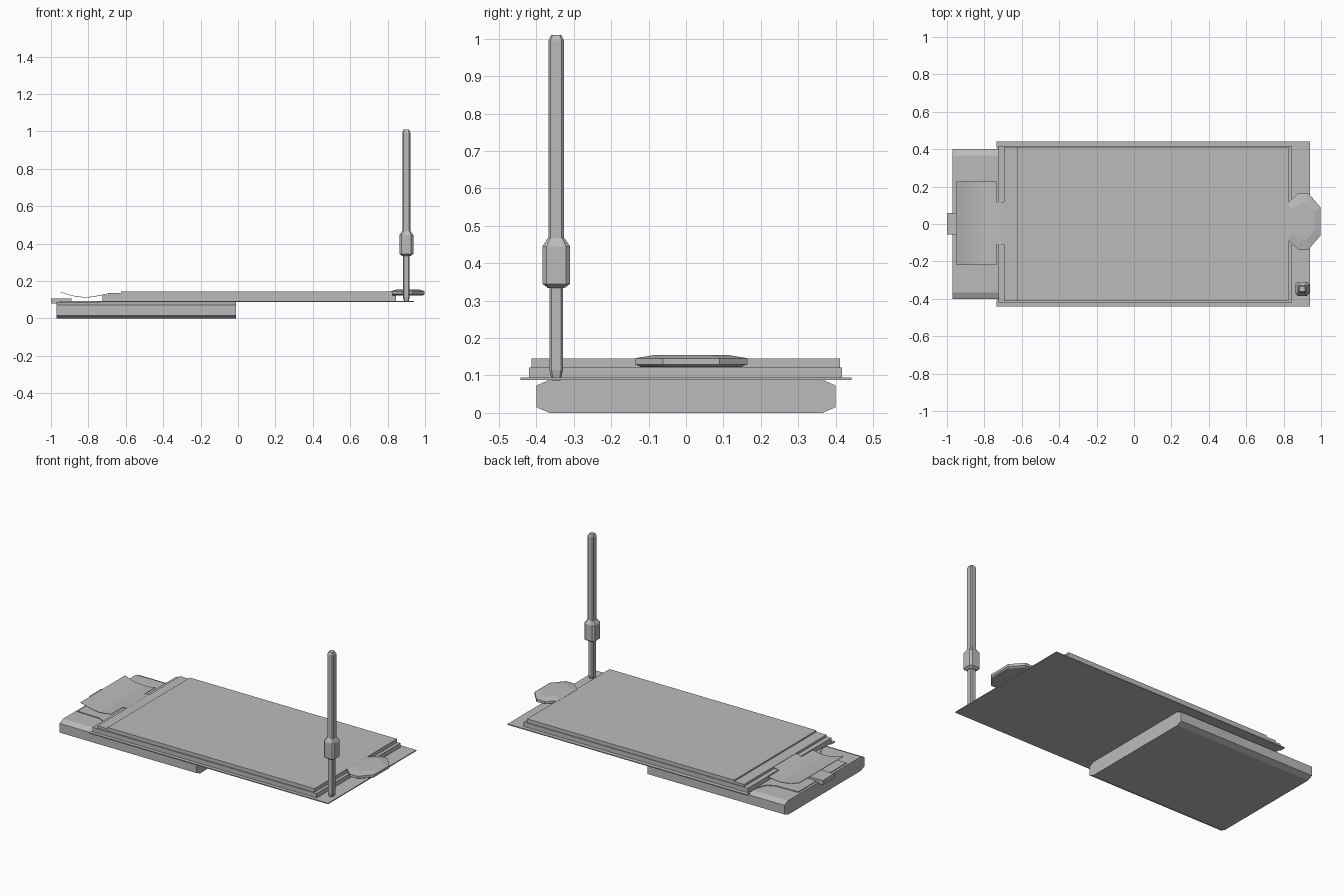
import bpy, bmesh, math

cube = bpy.data.objects.get("Cube")
if cube:
    bpy.data.objects.remove(cube, do_unlink=True)

grey = bpy.data.materials.new("plain grey")
grey.use_nodes = True
COLOUR = (0.5, 0.5, 0.5, 1)
grey.diffuse_color = COLOUR
grey.node_tree.nodes["Principled BSDF"].inputs["Base Color"].default_value = COLOUR


def finish(name, bm):
    bmesh.ops.recalc_face_normals(bm, faces=bm.faces)
    mesh = bpy.data.meshes.new(name)
    bm.to_mesh(mesh)
    bm.free()
    mesh.materials.append(grey)
    obj = bpy.data.objects.new(name, mesh)
    bpy.context.collection.objects.link(obj)
    return obj


def loft(name, rings):
    """Closed solid through rings of equal point count."""
    bm = bmesh.new()
    loops = [[bm.verts.new(p) for p in ring] for ring in rings]
    n = len(loops[0])
    for a, b in zip(loops, loops[1:]):
        for i in range(n):
            j = (i + 1) % n
            bm.faces.new((a[i], a[j], b[j], b[i]))
    bm.faces.new(loops[0][::-1])
    bm.faces.new(loops[-1])
    return finish(name, bm)


def slab(name, outline, z0, z1):
    return loft(name, [[(x, y, z) for x, y in outline] for z in (z0, z1)])


def box(name, x0, x1, y0, y1, z0, z1):
    return slab(name, [(x0, y0), (x1, y0), (x1, y1), (x0, y1)], z0, z1)


def chamfered(cx, cy, hx, hy, cut, z):
    """Rectangle ring with cut corners."""
    half = [(hx, -hy + cut), (hx, hy - cut), (hx - cut, hy), (cut - hx, hy)]
    return [(cx + s * x, cy + s * y, z) for s in (1, -1) for x, y in half]


# Battery pack with chamfered long edges
section = [(0.365, 0), (0.4, 0.015), (0.4, 0.073), (0.365, 0.089)]
section += [(-y, z) for y, z in reversed(section)]
loft("battery", [[(x, y, z) for y, z in section] for x in (-0.97, -0.01)])

# Circuit board with a narrow, filleted tongue at the connector end
fillet = [(-0.73 - 0.07 * math.sin(a), 0.31 - 0.07 * (1 - math.cos(a - math.pi / 2)))
          for a in (0, math.pi / 4, math.pi / 2)]
fillet = [(-0.73, 0.32), (-0.75, 0.27), (-0.8, 0.245)]
side = [(0.94, 0.442), (-0.735, 0.442), (-0.735, 0.41), (-0.725, 0.395),
        (-0.725, 0.34)] + fillet + [(-0.955, 0.24)]
slab("circuit_board", side + [(x, -y) for x, y in reversed(side)], 0.088, 0.094)

# Display stack
box("display_base", -0.725, 0.845, -0.42, 0.417, 0.094, 0.122)
box("display_glass", -0.695, 0.825, -0.413, 0.412, 0.122, 0.136)
box("display_film", -0.625, 0.825, -0.413, 0.412, 0.136, 0.145)

# Curved ribbon cable and its neck
curve = [(-0.95, 0.14), (-0.91, 0.127), (-0.87, 0.117), (-0.82, 0.111),
         (-0.78, 0.114), (-0.735, 0.122)]


def ribbon(name, path, y0, y1):
    strip = path + [(x, z + 0.003) for x, z in reversed(path)]
    return loft(name, [[(x, y, z) for x, z in strip] for y in (y0, y1)])


ribbon("ribbon_cable", curve, -0.218, 0.226)
ribbon("ribbon_neck", [(-0.735, 0.122), (-0.69, 0.132)], -0.11, 0.118)

# Connector at the end of the board
box("connector", -1.0, -0.89, -0.055, 0.06, 0.08, 0.108)


# Domed oval button
def oval(scale, z):
    half = [(0.09, -0.075), (0.09, 0.075), (0.025, 0.15), (-0.03, 0.15)]
    half += [(-0.09, 0.095), (-0.09, -0.095), (-0.03, -0.15), (0.025, -0.15)]
    return [(0.908 + x * scale, 0.014 + y * scale, z) for x, y in half]


loft("button", [oval(0.9, 0.123), oval(1, 0.13), oval(1, 0.146), oval(0.65, 0.155)])

# Antenna: pin, collar and upper mast
X, Y = 0.9, -0.347


def post(name, levels, lean=0):
    loft(name, [chamfered(X, Y + lean, r, r, r * 0.3, z) for z, r in levels])


post("antenna_pin", [(0.087, 0.012), (0.115, 0.018), (0.345, 0.018)])
post("antenna_collar", [(0.334, 0.022), (0.345, 0.037), (0.445, 0.037), (0.468, 0.022)])
post("antenna_mast", [(0.46, 0.021), (0.995, 0.021), (1.01, 0.014)])
